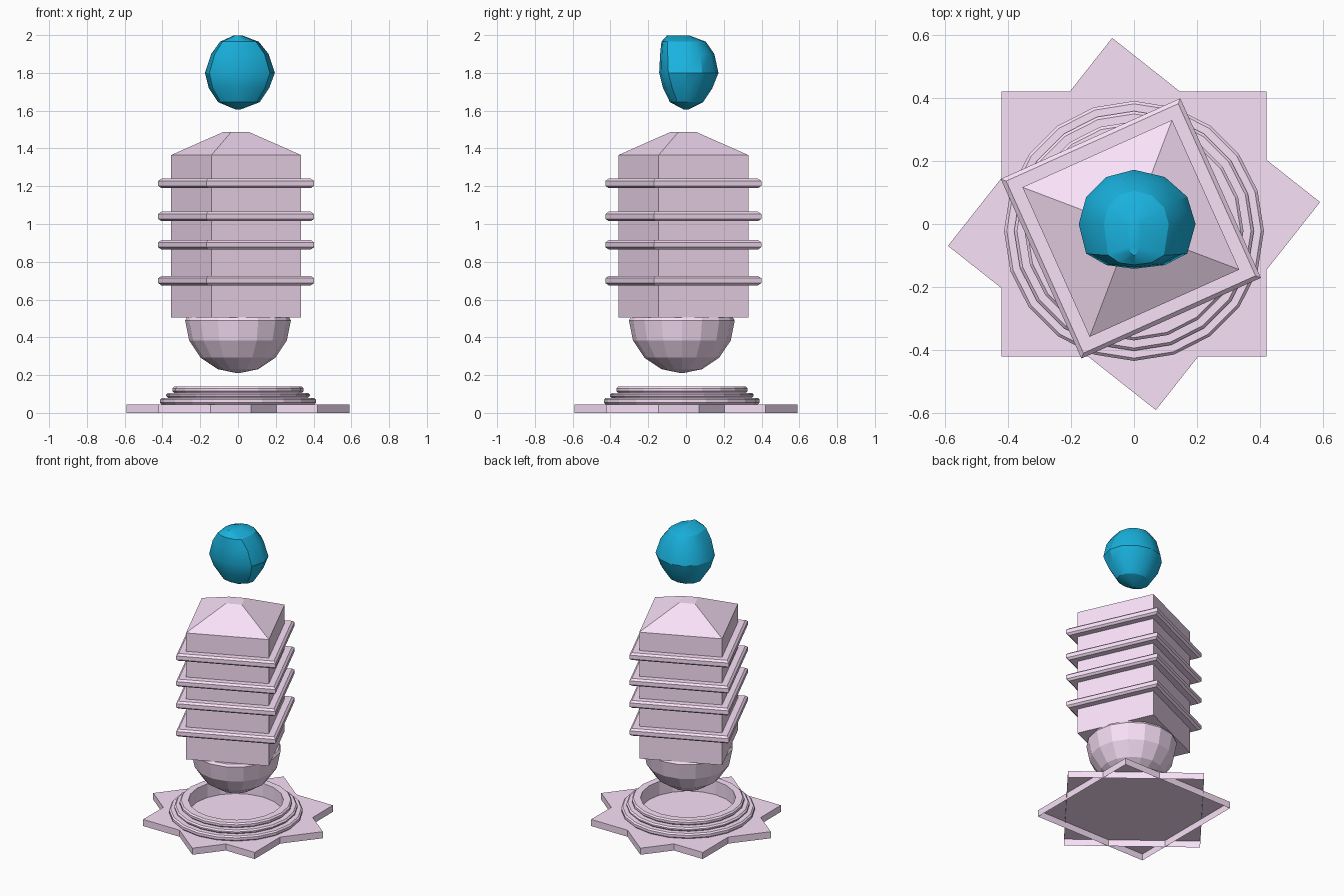
import bpy, bmesh, math
from math import sin, cos, pi, radians

if "Cube" in bpy.data.objects:
    bpy.data.objects.remove(bpy.data.objects["Cube"])


def material(name, colour):
    m = bpy.data.materials.new(name)
    m.diffuse_color = (*colour, 1)
    m.use_nodes = True
    m.node_tree.nodes["Principled BSDF"].inputs["Base Color"].default_value = m.diffuse_color
    return m


LILAC = material("lilac", (0.95, 0.75, 0.94))
TEAL = material("teal", (0.01, 0.45, 0.74))


def loft(name, rings, mat, closed=False, bottom=True, smooth=None):
    """Skin a stack of equal-length point rings; cap the ends unless closed."""
    bm = bmesh.new()
    loops = [[bm.verts.new(p) for p in r] for r in rings]
    n = len(loops[0])
    pairs = list(zip(loops, loops[1:]))
    if closed:
        pairs.append((loops[-1], loops[0]))
    for a, b in pairs:
        for i in range(n):
            j = (i + 1) % n
            bm.faces.new((a[i], a[j], b[j], b[i]))
    if not closed:
        bm.faces.new(loops[-1])
        if bottom:
            bm.faces.new(loops[0][::-1])
            bmesh.ops.recalc_face_normals(bm, faces=bm.faces)
    else:
        bmesh.ops.recalc_face_normals(bm, faces=bm.faces)
    me = bpy.data.meshes.new(name)
    bm.to_mesh(me)
    bm.free()
    ob = bpy.data.objects.new(name, me)
    bpy.context.collection.objects.link(ob)
    me.materials.append(mat)
    if smooth:
        bpy.ops.object.select_all(action='DESELECT')
        ob.select_set(True)
        bpy.context.view_layer.objects.active = ob
        bpy.ops.object.shade_smooth_by_angle(angle=radians(smooth))
    return ob


def ring(n, r, z, cx=0.0, cy=0.0, start=0.0):
    return [(cx + r * cos(start + 2 * pi * i / n),
             cy + r * sin(start + 2 * pi * i / n), z) for i in range(n)]


def square_stack(name, profile, turn, cx=0.0, cy=0.0, bottom=True):
    """Square section from (half side, z) pairs, turned about z."""
    return loft(name, [ring(4, h * math.sqrt(2), z, cx, cy, radians(turn + 45))
                       for h, z in profile], LILAC, bottom=bottom)


# Star-shaped base: two overlapping square trays, open underneath
for label, turn in (("straight", 0), ("turned", 51.7)):
    square_stack("base_plate_" + label, [(0.42, 0), (0.42, 0.045)], turn,
                 bottom=False)

# Stepped round collars with an open centre
for k, (r, z0, z1) in enumerate([(0.412, 0.045, 0.08), (0.38, 0.08, 0.106),
                                 (0.347, 0.106, 0.139)]):
    c = 0.009
    profile = [(0.293, z0), (r - c, z0), (r, z0 + c), (r, z1 - c),
               (r - c, z1), (0.293, z1)]
    loft(f"collar_{k + 1}", [ring(20, a, z, 0, -0.022) for a, z in profile],
         LILAC, closed=True)

# Bowl under the body: lower half of a sphere with a rolled rim
bowl = [(max(0.28 * cos(a), 0.004), 0.49 - 0.28 * sin(a))
        for a in (radians(90 - 22.5 * i) for i in range(5))]
loft("bowl", [ring(16, r, z, 0, -0.022) for r, z in bowl + [(0.27, 0.506)]],
     LILAC)

# Square body with a truncated pyramid roof
TURN, CX, CY = 24.2, -0.01, -0.014
square_stack("body", [(0.26, 0.505), (0.26, 1.365), (0.05, 1.488)],
             TURN, CX, CY)

# Chamfered square bands around the body
for k, z in enumerate((0.70, 0.89, 1.04, 1.215)):
    square_stack(f"band_{k + 1}",
                 [(0.299, z - 0.025), (0.312, z - 0.013),
                  (0.312, z + 0.013), (0.299, z + 0.025)], TURN, CX, CY)

# Floating gem: height, left, right, front, back reach and front squareness
levels = [(1.605, 0.01, 0.01, 0.01, 0.01, 1),
          (1.645, 0.105, 0.115, 0.085, 0.09, 0.9),
          (1.72, 0.155, 0.165, 0.122, 0.14, 0.75),
          (1.80, 0.175, 0.195, 0.142, 0.172, 0.6),
          (1.90, 0.142, 0.162, 0.137, 0.15, 0.5),
          (1.965, 0.095, 0.11, 0.130, 0.105, 0.4),
          (1.999, 0.02, 0.02, 0.10, 0.015, 0.5)]
rings = []
for z, left, right, front, back, power in levels:
    pts = []
    for i in range(12):
        c, s = cos(2 * pi * i / 12), sin(2 * pi * i / 12)
        x = c * (right if c > 0 else left)
        y = s * back if s > 0 else -front * abs(s) ** power
        pts.append((x, y, z))
    rings.append(pts)
loft("gem", rings, TEAL, smooth=30)
